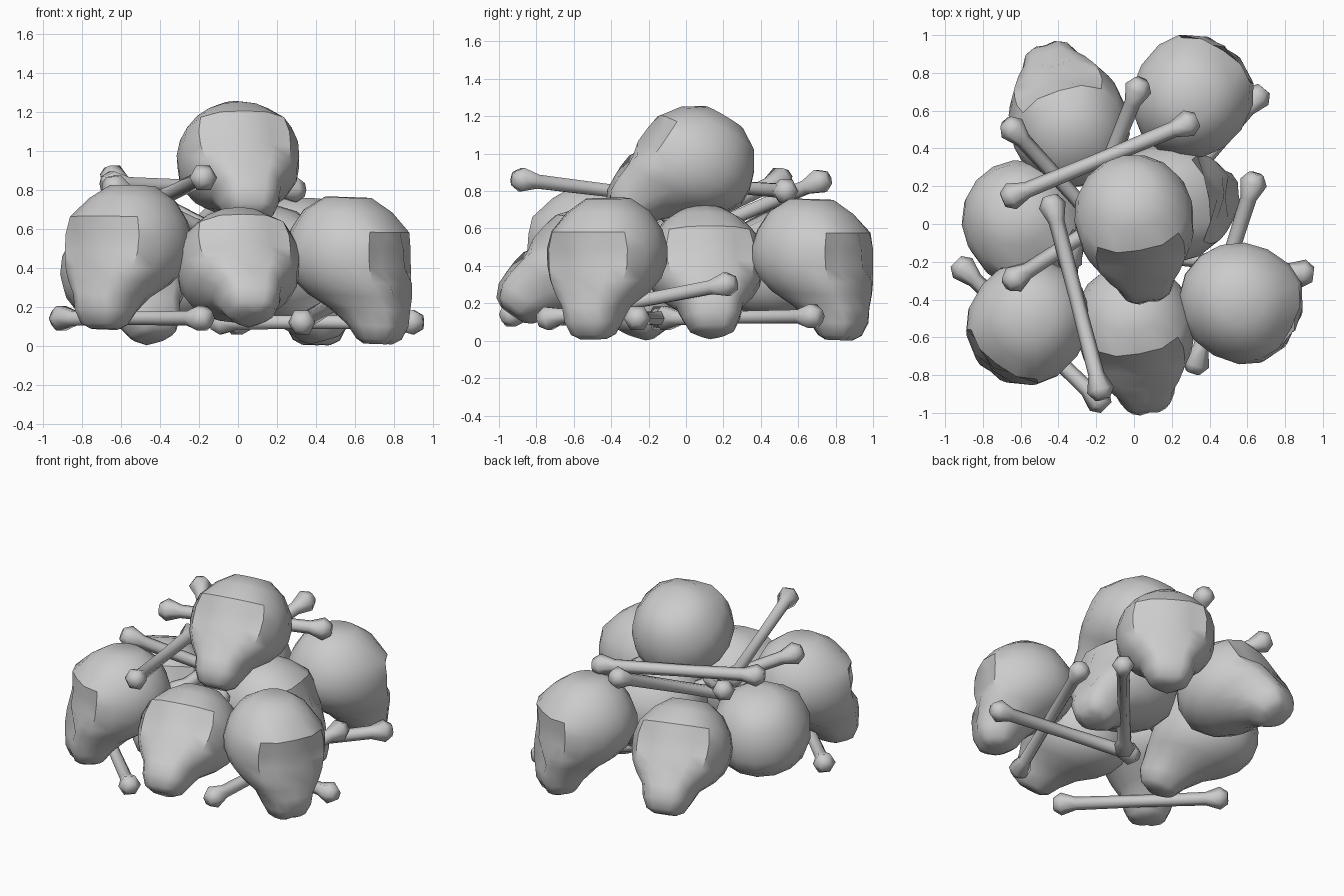
import bpy, bmesh
from math import sin, cos, pi, radians, exp
from mathutils import Vector, Euler

if "Cube" in bpy.data.objects:
    bpy.data.objects.remove(bpy.data.objects["Cube"])


def loft(name, rings, crease):
    """Skin a stack of equal-length point rings and cap both ends."""
    bm = bmesh.new()
    loops = [[bm.verts.new(p) for p in r] for r in rings]
    n = len(loops[0])
    for a, b in zip(loops, loops[1:]):
        for i in range(n):
            j = (i + 1) % n
            bm.faces.new((a[i], a[j], b[j], b[i]))
    bm.faces.new(loops[0])
    bm.faces.new(loops[-1])
    bmesh.ops.recalc_face_normals(bm, faces=bm.faces)
    me = bpy.data.meshes.new(name)
    bm.to_mesh(me)
    bm.free()
    for p in me.polygons:
        p.use_smooth = True
    me.set_sharp_from_angle(angle=radians(crease))
    return me


def place(name, me, loc, rot):
    ob = bpy.data.objects.new(name, me)
    ob.location, ob.rotation_euler = loc, rot
    bpy.context.collection.objects.link(ob)


# Skull profile, facing -y: height, half width, front y, back y
SKULL = [(.29, .12, -.10, .14), (.22, .22, -.21, .25), (.12, .29, -.285, .31),
         (.03, .315, -.315, .34), (-.06, .312, -.325, .34), (-.14, .29, -.315, .29),
         (-.21, .245, -.315, .21), (-.28, .18, -.315, .09), (-.36, .155, -.31, .0),
         (-.43, .12, -.275, -.05), (-.455, .07, -.23, -.09)]
# Eye sockets and nose hollow: x, z, radius, depth
HOLLOWS = ((.14, -.02, .085, .085), (-.14, -.02, .085, .085), (0, -.19, .05, .04))


def skull_mesh():
    rings, n = [], 16
    for z, w, f, b in SKULL:
        ring = []
        for i in range(n):
            a = 2 * pi * i / n
            x, y = w * cos(a), (f + b) / 2 + (b - f) / 2 * sin(a)
            if y < 0 and z < .15:
                # broaden the face, then press in the hollows
                x *= 1 + .12 * sin(a) ** 2
                if abs(x) > .01:
                    y -= .025 * abs(sin(2 * a))
            if y < -.1:
                for ex, ez, s, d in HOLLOWS:
                    y += d * exp(-((x - ex) ** 2 + (z - ez) ** 2) / s ** 2)
            ring.append((x, y, z))
        rings.append(ring)
    return loft("skull", rings, 38)


# Skulls: name, centre, heading in degrees, upward tilt
skull = skull_mesh()
for name, loc, az, tilt in (
        ("top_skull", (0, .04, .955), -80, 31),
        ("front_skull", (0, -.53, .41), -80, 36),
        ("front_left_skull", (-.56, -.52, .53), -127, 3),
        ("right_skull", (.575, -.42, .47), -27, -2),
        ("back_right_skull", (.31, .68, .465), 57, -2),
        ("back_left_skull", (-.34, .52, .40), 107, 28),
        ("left_skull", (-.59, .01, .39), -62, 22),
        ("inner_skull", (.16, .10, .42), 8, 16)):
    place(name, skull, loc, Euler((radians(-tilt), 0, radians(az + 90))))


def bone(name, a, b):
    a, b = Vector(a), Vector(b)
    d = b - a
    h = d.length / 2
    # knob, shaft, knob
    prof = [(-h - .06, .04), (-h - .01, .073), (-h + .08, .043)]
    prof += [(0, .039)] + [(-t, r) for t, r in reversed(prof)]
    rings = [[(r * cos(k * pi / 3), r * sin(k * pi / 3), t) for k in range(6)]
             for t, r in prof]
    place(name, loft(name, rings, 63), (a + b) / 2, d.to_track_quat('Z', 'Y').to_euler())


# Long bones by their end points
for name, a, b in (
        ("upper_cross_bone", (-.64, .15, .83), (.28, .53, .80)),
        ("upper_front_bone", (-.43, .09, .74), (-.18, -.87, .86)),
        ("upper_left_bone", (-.64, .50, .86), (0, -.20, .52)),
        ("upper_back_bone", (.02, .71, .85), (-.34, -.18, .47)),
        ("upper_side_bone", (-.63, -.29, .81), (.13, .20, .45)),
        ("lower_left_bone", (-.90, -.24, .14), (-.19, -.93, .14)),
        ("lower_right_bone", (.63, .21, .30), (.33, -.73, .12)),
        ("lower_back_bone", (.65, .67, .13), (0, -.10, .12)),
        ("lower_inner_bone", (.89, -.26, .12), (-.08, -.14, .12))):
    bone(name, a, b)
